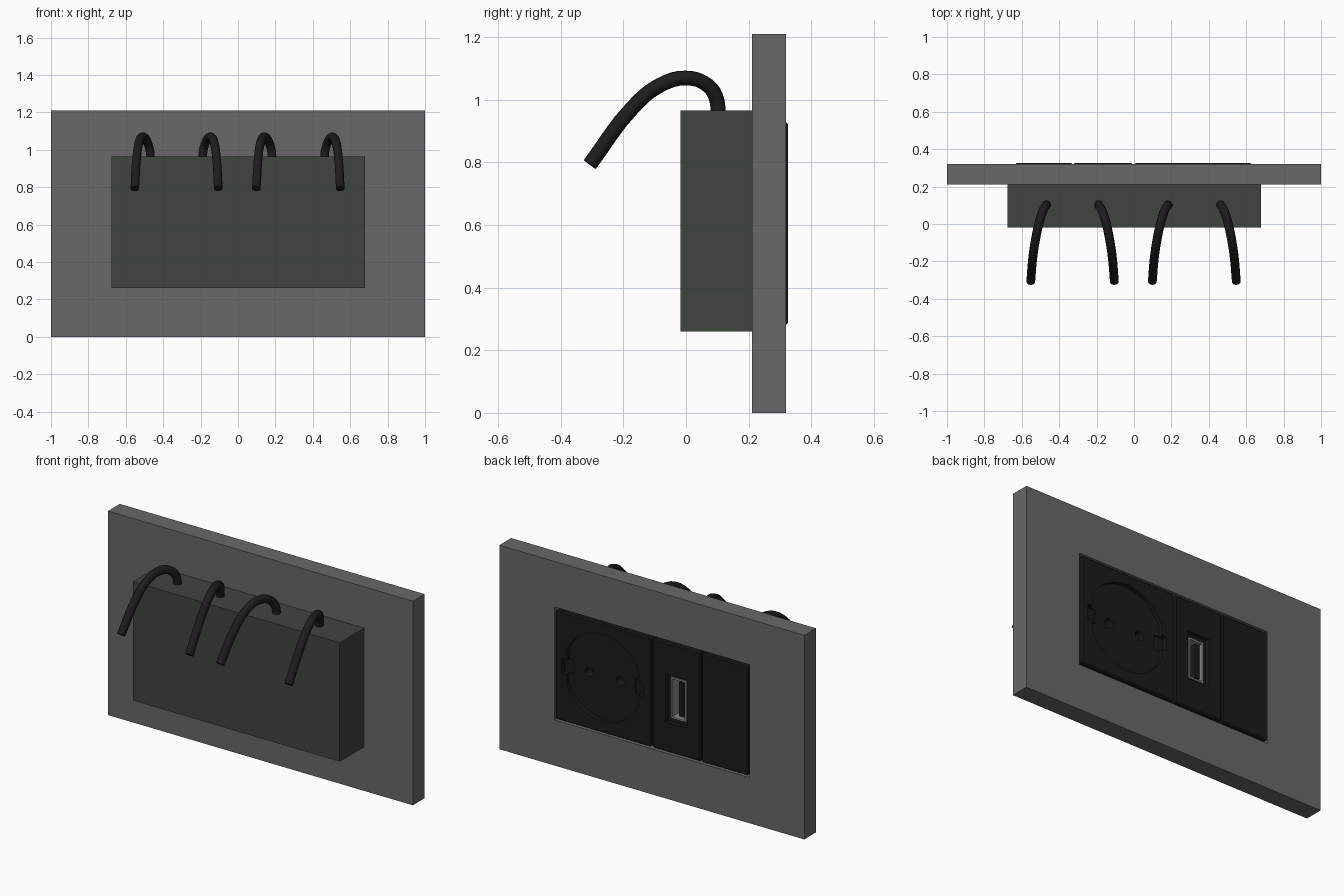
import bpy, bmesh, math

if "Cube" in bpy.data.objects:
    bpy.data.objects.remove(bpy.data.objects["Cube"])


def material(name, r, g, b):
    m = bpy.data.materials.new(name)
    m.diffuse_color = (r, g, b, 1)
    m.use_nodes = True
    m.node_tree.nodes["Principled BSDF"].inputs["Base Color"].default_value = m.diffuse_color
    return m


GREY = material("frame grey", 0.14, 0.14, 0.14)
GREEN = material("dark green grey", 0.05, 0.06, 0.047)
BLACK = material("matte black", 0.011, 0.011, 0.011)
CABLE = material("cable black", 0.012, 0.012, 0.012)
METAL = material("metal grey", 0.26, 0.26, 0.26)


def finish(name, bm, mat):
    bmesh.ops.recalc_face_normals(bm, faces=bm.faces)
    me = bpy.data.meshes.new(name)
    bm.to_mesh(me)
    bm.free()
    me.materials.append(mat)
    ob = bpy.data.objects.new(name, me)
    bpy.context.collection.objects.link(ob)
    return ob


def box(name, x, y, z, mat, bevel=0):
    bm = bmesh.new()
    bmesh.ops.create_cube(bm, size=1)
    for v in bm.verts:
        v.co = [lo + (c + 0.5) * (hi - lo) for c, (lo, hi) in zip(v.co, (x, y, z))]
    if bevel:
        bmesh.ops.bevel(bm, geom=bm.edges[:], offset=bevel, segments=1, affect='EDGES')
    return finish(name, bm, mat)


def prism(name, outline, y, mat):
    """Extrude an x-z outline along y."""
    bm = bmesh.new()
    face = bm.faces.new([bm.verts.new((px, y[0], pz)) for px, pz in outline])
    ext = bmesh.ops.extrude_face_region(bm, geom=[face])["geom"]
    for v in ext:
        if isinstance(v, bmesh.types.BMVert):
            v.co.y = y[1]
    return finish(name, bm, mat)


def circle(cx, cz, r, n, clip=9):
    pts = []
    for i in range(n):
        a = 2 * math.pi * i / n
        pts.append((cx + max(-clip, min(clip, r * math.cos(a))), cz + r * math.sin(a)))
    return pts


def cut(ob, cutter):
    cutter.hide_render = True
    mod = ob.modifiers.new("cut", 'BOOLEAN')
    mod.operation = 'DIFFERENCE'
    mod.solver = 'EXACT'
    mod.object = cutter
    bpy.context.view_layer.objects.active = ob
    bpy.ops.object.modifier_apply(modifier=mod.name)
    bpy.data.objects.remove(cutter)


# Wall frame with rectangular opening
frame = box("wall_frame", (-1, 1), (0.21, 0.32), (0, 1.21), GREY)
cut(frame, box("cutter", (-0.64, 0.64), (0.1, 0.5), (0.27, 0.94), GREY))

# Housing box
box("housing_box", (-0.677, 0.68), (-0.018, 0.214), (0.26, 0.965), GREEN)

# Insert plates
PY, PZ = (0.2, 0.326), (0.282, 0.927)
box("blank_plate", (-0.634, -0.33), PY, PZ, BLACK, 0.006)
usb = box("usb_plate", (-0.322, -0.009), PY, PZ, BLACK, 0.006)
socket = box("socket_plate", (0.003, 0.628), PY, PZ, BLACK, 0.006)

# Socket recess, side notches and pin holes
SX, SZ = 0.32, 0.607
cut(socket, prism("cutter", circle(SX, SZ, 0.257, 64, 0.236), (0.303, 0.4), BLACK))
for s in (-1, 1):
    a, b = sorted((SX + s * 0.2, SX + s * 0.268))
    cut(socket, box("cutter", (a, b), (0.295, 0.4), (SZ - 0.042, SZ + 0.042), BLACK))
    cut(socket, prism("cutter", circle(SX + s * 0.103, SZ, 0.028, 20), (0.25, 0.4), BLACK))

# USB port: recess, metal shell and tongue
UX, UZ = -0.165, 0.6
cut(usb, box("cutter", (UX - 0.07, UX + 0.07), (0.3, 0.4), (UZ - 0.143, UZ + 0.143), BLACK))
cut(usb, box("cutter", (UX - 0.05, UX + 0.05), (0.23, 0.4), (UZ - 0.122, UZ + 0.122), BLACK))
shell = box("usb_shell", (UX - 0.05, UX + 0.05), (0.225, 0.306), (UZ - 0.122, UZ + 0.122), METAL)
cut(shell, box("cutter", (UX - 0.04, UX + 0.04), (0.24, 0.4), (UZ - 0.112, UZ + 0.112), METAL))
box("usb_tongue", (UX - 0.028, UX + 0.002), (0.235, 0.3), (UZ - 0.1, UZ + 0.1), BLACK)

# Cables: (sideways offset, y, z)
PATH = [(0, 0.102, 0.95), (0.005, 0.098, 1.0), (0.02, 0.07, 1.045), (0.042, 0.0, 1.069),
        (0.06, -0.085, 1.045), (0.073, -0.17, 0.975), (0.085, -0.307, 0.793)]
for i, (x0, side) in enumerate(((-0.467, -1), (-0.19, 1), (0.183, -1), (0.462, 1))):
    cu = bpy.data.curves.new("cable", 'CURVE')
    cu.dimensions = '3D'
    cu.bevel_depth = 0.024
    cu.bevel_resolution = 3
    cu.resolution_u = 4
    cu.use_fill_caps = True
    sp = cu.splines.new('BEZIER')
    sp.bezier_points.add(len(PATH) - 1)
    for p, (dx, y, z) in zip(sp.bezier_points, PATH):
        p.co = (x0 + side * dx, y, z)
        p.handle_left_type = p.handle_right_type = 'AUTO'
    cu.materials.append(CABLE)
    ob = bpy.data.objects.new("cable_%d" % (i + 1), cu)
    bpy.context.collection.objects.link(ob)
    bpy.ops.object.select_all(action='DESELECT')
    ob.select_set(True)
    bpy.context.view_layer.objects.active = ob
    bpy.ops.object.convert(target='MESH')
    bpy.ops.object.shade_smooth_by_angle(angle=math.radians(40))
